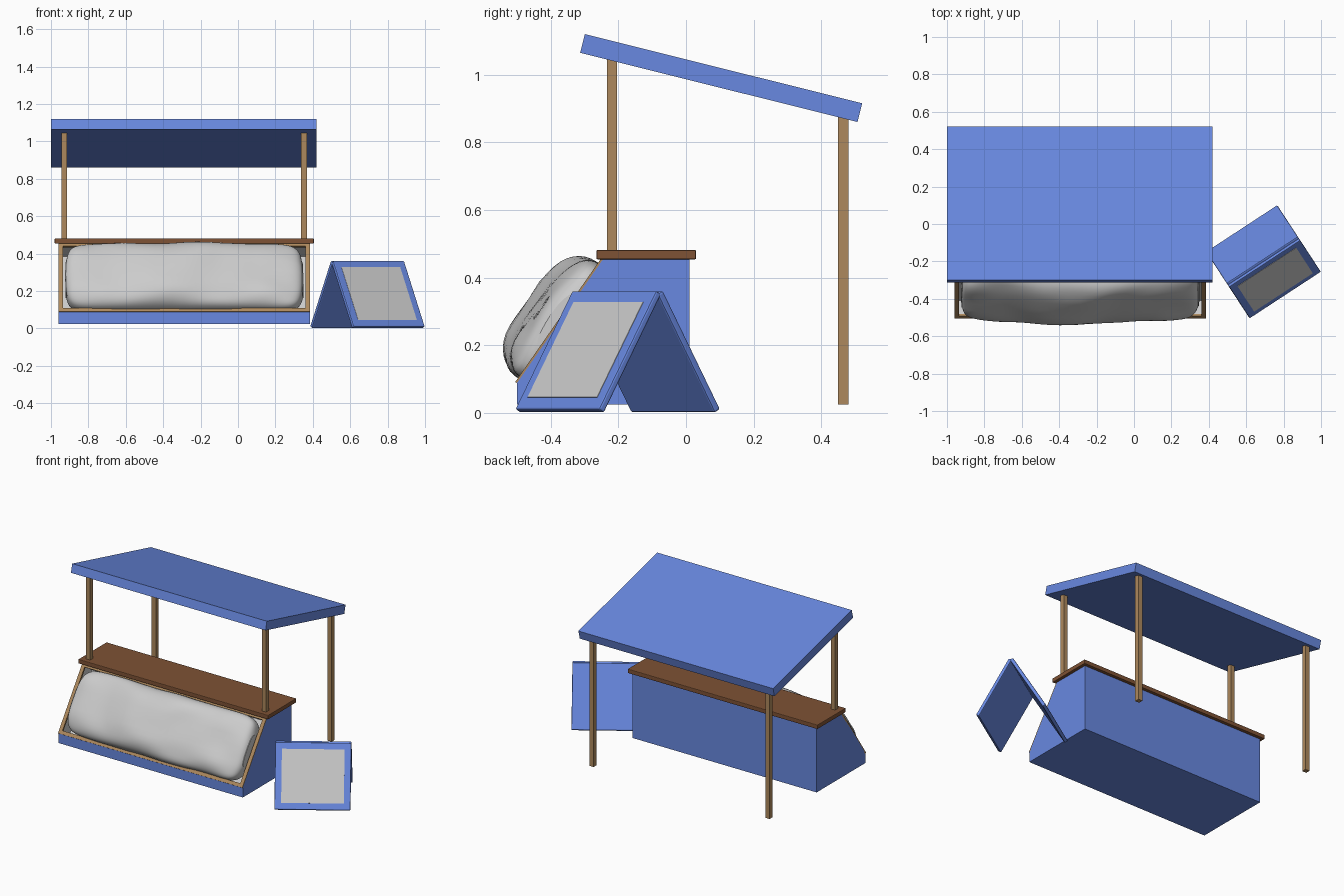
import bpy, bmesh, math
from mathutils import Matrix, Vector, noise

if "Cube" in bpy.data.objects:
    bpy.data.objects.remove(bpy.data.objects["Cube"])


def material(name, rgb):
    m = bpy.data.materials.new(name)
    m.diffuse_color = (*rgb, 1)
    m.use_nodes = True
    m.node_tree.nodes["Principled BSDF"].inputs["Base Color"].default_value = m.diffuse_color
    return m


BLUE = material("blue paint", (0.14, 0.25, 0.75))
TAN = material("light wood", (0.42, 0.25, 0.11))
BROWN = material("dark wood", (0.21, 0.085, 0.035))


def finish(name, bm, mat=None, matrix=None):
    bmesh.ops.recalc_face_normals(bm, faces=bm.faces)
    me = bpy.data.meshes.new(name)
    bm.to_mesh(me)
    bm.free()
    ob = bpy.data.objects.new(name, me)
    bpy.context.collection.objects.link(ob)
    if matrix:
        ob.matrix_world = matrix
    if mat:
        me.materials.append(mat)
    return ob


def box(name, size, matrix, mat=None, bevel=0):
    bm = bmesh.new()
    bmesh.ops.create_cube(bm, size=1)
    bmesh.ops.scale(bm, vec=size, verts=bm.verts)
    ob = finish(name, bm, mat, matrix)
    if bevel:
        mod = ob.modifiers.new("bevel", "BEVEL")
        mod.width, mod.segments = bevel, 2
    return ob


def T(x, y, z):
    return Matrix.Translation((x, y, z))


def R(deg, axis="X"):
    return Matrix.Rotation(math.radians(deg), 4, axis)


X0, X1 = -0.96, 0.385
XC, W = (X0 + X1) / 2, X1 - X0

# Sloping roof slab
box("roof", (1.42, 0.845, 0.057), T(-0.29, 0.104, 0.99) @ R(-14), BLUE)

# Posts: front pair stands on the counter, back pair reaches the ground
for side, x in (("left", -0.93), ("right", 0.353)):
    for end, y, z0, z1 in (("front", -0.219, 0.47, 1.048), ("back", 0.465, 0.025, 0.878)):
        box(f"{end}_{side}_post", (0.03, 0.03, z1 - z0), T(x, y, (z0 + z1) / 2), TAN)

# Counter top
box("counter_top", (1.385, 0.295, 0.028), T(-0.2875, -0.1175, 0.468), BROWN, 0.004)

# Stall body: extruded side profile with a recess in the sloping front
P = [(-0.5, 0.025), (-0.5, 0.088), (-0.245, 0.455), (0.01, 0.455), (0.01, 0.025)]
bm = bmesh.new()
f = bm.faces.new([bm.verts.new((X0, y, z)) for y, z in P])
ext = bmesh.ops.extrude_face_region(bm, geom=[f])
bmesh.ops.translate(bm, vec=(W, 0, 0), verts=[v for v in ext["geom"] if isinstance(v, bmesh.types.BMVert)])
bmesh.ops.recalc_face_normals(bm, faces=bm.faces)
slope = next(f for f in bm.faces if f.normal.y < -0.5 and f.normal.z > 0.2)
normal = slope.normal.copy()
bmesh.ops.inset_individual(bm, faces=[slope], thickness=0.022)
old = set(bm.faces)
ext = bmesh.ops.extrude_face_region(bm, geom=[slope])
bmesh.ops.translate(bm, vec=normal * -0.1, verts=[v for v in ext["geom"] if isinstance(v, bmesh.types.BMVert)])
if slope.is_valid:
    bm.faces.remove(slope)
for f in bm.faces:
    if f not in old:
        f.material_index = 1
body = finish("stall_body", bm, BLUE)
body.data.materials.append(material("trough lining", (0.55, 0.55, 0.55)))

# Local frame of the sloping front: x along, y up the slope, z outward
L = math.hypot(0.255, 0.367)
S = T(XC, -0.3725, 0.2715) @ R(math.degrees(math.atan2(0.367, 0.255)))
for s, n in ((-1, "bottom"), (1, "top")):
    box(f"{n}_trim", (W, 0.022, 0.012), S @ T(0, s * (L / 2 - 0.011), 0), TAN)
for s, n in ((-1, "left"), (1, "right")):
    box(f"{n}_trim", (0.024, L - 0.044, 0.012), S @ T(s * (W / 2 - 0.012), 0, 0), TAN)

# Lumpy heap filling the trough: rings of a squarish cross-section
bm = bmesh.new()
NX, NA = 56, 40
rings = []
for i in range(NX + 1):
    t = -math.cos(math.pi * i / NX)
    u = 0.635 * math.copysign(abs(t) ** 0.8, t)
    k = max(0.0, 1 - abs(t) ** 14) ** 0.3
    k = max(k, 0.5)
    height = 0.075 + 0.04 * math.exp(-((u + 0.06) / 0.3) ** 2)
    ring = []
    for j in range(NA):
        a = 2 * math.pi * j / NA
        c, s = math.cos(a), math.sin(a)
        y = 0.205 * k * math.copysign(abs(c) ** 0.65, c)
        z = (height * k if s > 0 else 0.09) * math.copysign(abs(s) ** 0.75, s)
        d = noise.noise(Vector((u * 5, y * 7, z * 7 + 3))) * 0.016
        ring.append(bm.verts.new((u + d * 0.5, y + d * 0.4 * c, z + (d if s > 0 else 0))))
    rings.append(ring)
for a, b in zip(rings, rings[1:]):
    for j in range(NA):
        bm.faces.new((a[j], a[j - 1], b[j - 1], b[j]))
bm.faces.new(rings[0])
bm.faces.new(rings[-1])
heap = finish("heap", bm, None, S)
heap.data.shade_smooth()
bpy.context.view_layer.objects.active = heap
heap.select_set(True)
bpy.ops.object.shade_smooth_by_angle(angle=math.radians(50))

# Folding floor sign: two leaning panels, a blank poster on the front one
A = T(0.692, -0.202, 0) @ R(33.2, "Z")
lean = T(0, -0.104, 0.181) @ R(60)
for name, turn in (("front", 0), ("back", 180)):
    box(f"sign_{name}_panel", (0.455, 0.405, 0.022), A @ R(turn, "Z") @ lean, BLUE, 0.006)
box("sign_poster", (0.375, 0.325, 0.004), A @ lean @ T(0, 0, 0.0105))
